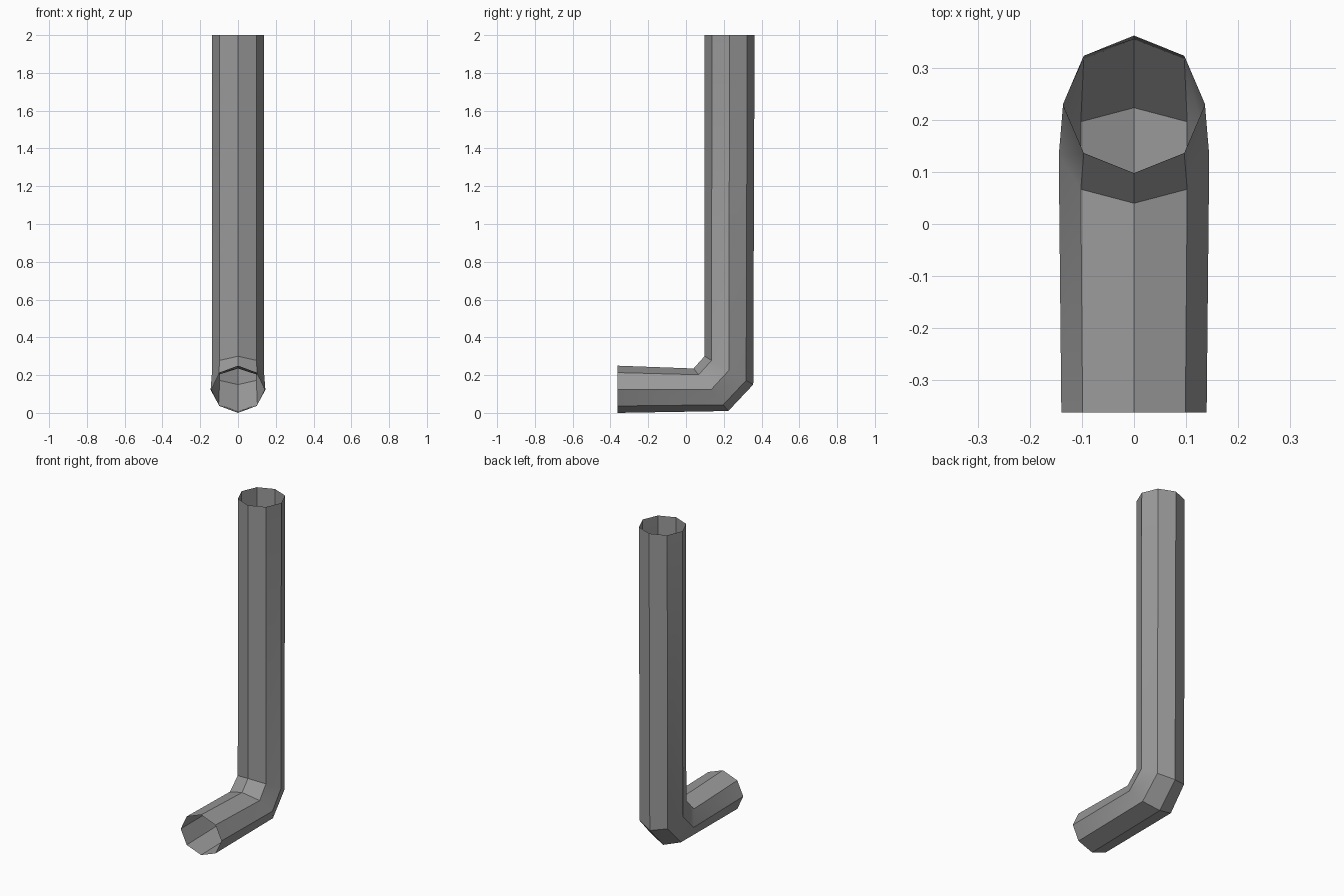
import bpy
import bmesh
from math import sin, cos, pi, radians
from mathutils import Vector

cube = bpy.data.objects.get("Cube")
if cube:
    bpy.data.objects.remove(cube, do_unlink=True)

# Plain grey metal
grey = bpy.data.materials.new("grey_metal")
grey.use_nodes = True
colour = (0.32, 0.32, 0.32, 1)
grey.diffuse_color = colour
grey.node_tree.nodes["Principled BSDF"].inputs["Base Color"].default_value = colour

SIDES = 8
# Pipe sections: inner bend point (y, z), outer bend point (y, z), half width
SECTIONS = [
    ((-0.363, 0.25), (-0.363, 0.0), 0.14),
    ((0.04, 0.235), (0.224, 0.01), 0.145),
    ((0.098, 0.30), (0.356, 0.15), 0.137),
    ((0.098, 2.0), (0.363, 2.0), 0.137),
]


def add_ring(bm, inner, outer, half_width):
    a, b = Vector((0, *inner)), Vector((0, *outer))
    centre, arm = (a + b) / 2, (a - b) / 2
    side = Vector((half_width, 0, 0))
    angles = [2 * pi * i / SIDES for i in range(SIDES)]
    return [bm.verts.new(centre + arm * cos(t) + side * sin(t)) for t in angles]


# Open eight-sided pipe with a chamfered elbow
bm = bmesh.new()
rings = [add_ring(bm, *section) for section in SECTIONS]
for low, high in zip(rings, rings[1:]):
    for i in range(SIDES):
        j = (i + 1) % SIDES
        bm.faces.new((low[i], low[j], high[j], high[i]))
bmesh.ops.recalc_face_normals(bm, faces=bm.faces)
# Make sure the walls face outwards
bm.faces.ensure_lookup_table()
top_wall = max(bm.faces, key=lambda f: f.calc_center_median().x)
if top_wall.normal.x < 0:
    bmesh.ops.reverse_faces(bm, faces=bm.faces)

mesh = bpy.data.meshes.new("bent_pipe")
bm.to_mesh(mesh)
bm.free()
mesh.materials.append(grey)
pipe = bpy.data.objects.new("bent_pipe", mesh)
bpy.context.collection.objects.link(pipe)

# Smooth only the gentle turns, keeping the facets crisp
bpy.ops.object.select_all(action="DESELECT")
pipe.select_set(True)
bpy.context.view_layer.objects.active = pipe
bpy.ops.object.shade_smooth_by_angle(angle=radians(30))
